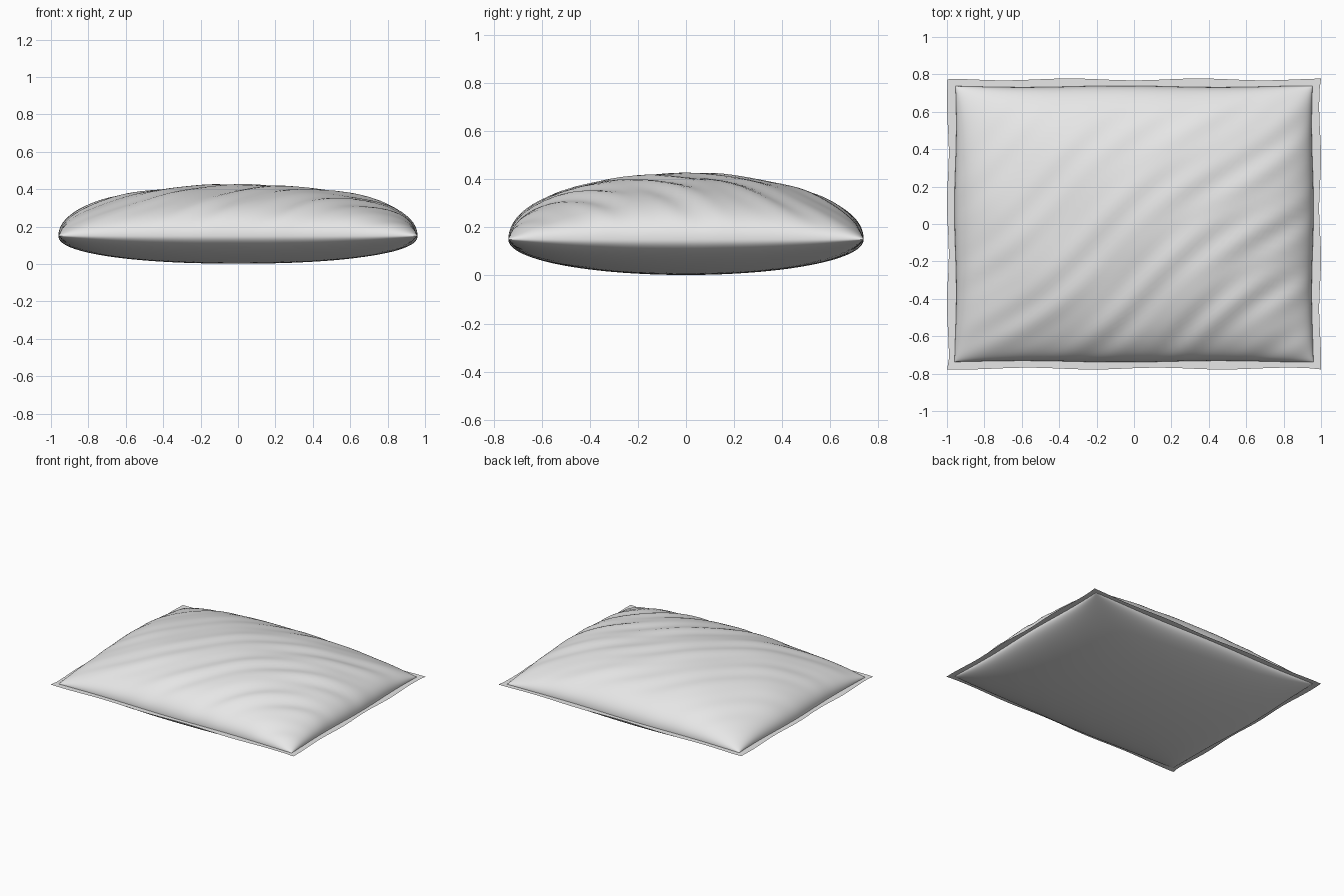
import bpy
import bmesh
import math

cube = bpy.data.objects.get("Cube")
if cube:
    bpy.data.objects.remove(cube, do_unlink=True)

HX, HY = 0.955, 0.735      # half size of the stuffed body
SEAM_Z = 0.15
NX, NY = 72, 60            # body grid cells

fabric = bpy.data.materials.new("light_grey_fabric")
fabric.use_nodes = True
colour = (0.8, 0.8, 0.8, 1.0)
fabric.diffuse_color = colour
fabric.node_tree.nodes["Principled BSDF"].inputs["Base Color"].default_value = colour


def make_object(name, bm):
    bmesh.ops.remove_doubles(bm, verts=bm.verts[:], dist=1e-6)
    mesh = bpy.data.meshes.new(name)
    bm.to_mesh(mesh)
    bm.free()
    mesh.materials.append(fabric)
    obj = bpy.data.objects.new(name, mesh)
    bpy.context.collection.objects.link(obj)
    return obj


def swell(u, v):
    """Puffed pillow height, 0 at the seam and 1 in the middle."""
    fx = max(0.0, 1 - abs(u) ** 2.2) ** 0.45
    fy = max(0.0, 1 - abs(v) ** 2.0) ** 0.48
    return fx * fy


def creases(x, y):
    """Soft diagonal folds, strongest toward the front right."""
    across = 0.62 * x - 0.78 * y
    along = 0.78 * x + 0.62 * y
    strength = 0.35 + 0.65 / (1 + math.exp(-5 * across))
    fold = math.sin(30 * across + 1.5 * math.sin(3.1 * along))
    fold += 0.6 * math.sin(47 * across + 2.0 * math.sin(4.3 * along + 1))
    return 0.0055 * strength * fold + 0.004 * math.sin(9 * x + 2) * math.sin(8 * y + 1)


def outline(x, y):
    """Slight waviness of the sewn edge."""
    return (x + 0.005 * math.sin(7 * y + 1.0) * (x / HX) ** 3,
            y + 0.004 * math.sin(6 * x + 2.0) * (y / HY) ** 3)


def body_panel(bm, side):
    """One half of the pillow: side +1 is the top, -1 the underside."""
    rows = []
    for j in range(NY + 1):
        v = math.sin((j / NY - 0.5) * math.pi)
        row = []
        for i in range(NX + 1):
            u = math.sin((i / NX - 0.5) * math.pi)
            s = swell(u, v)
            x, y = outline(u * HX, v * HY)
            if side > 0:
                z = SEAM_Z + 0.272 * s + creases(x, y) * min(1, s * 1.5)
            else:
                z = SEAM_Z - 0.148 * s + 0.15 * creases(x, y) * s * (1 - s)
            row.append(bm.verts.new((x, y, z)))
        rows.append(row)
    for j in range(NY):
        for i in range(NX):
            quad = [rows[j][i], rows[j][i + 1], rows[j + 1][i + 1], rows[j + 1][i]]
            bm.faces.new(quad if side > 0 else quad[::-1])


# Stuffed body
bm = bmesh.new()
body_panel(bm, 1)
body_panel(bm, -1)
body = make_object("cushion_body", bm)
bpy.context.view_layer.objects.active = body
body.select_set(True)
bpy.ops.object.shade_smooth_by_angle(angle=math.radians(50))
body.select_set(False)

# Flat sewn border around the seam
STEPS = 30
corners = [(-1, -1), (1, -1), (1, 1), (-1, 1)]
inner, outer = [], []
bm = bmesh.new()
for k, (ax, ay) in enumerate(corners):
    bx, by = corners[(k + 1) % 4]
    for n in range(STEPS):
        t = n / STEPS
        u, v = ax + (bx - ax) * t, ay + (by - ay) * t
        x, y = outline(u * HX, v * HY)
        inner.append(bm.verts.new((x * 0.99, y * 0.99, SEAM_Z)))
        wave = 0.005 * math.sin(9 * (u + v) + k)
        ox = u * (0.995 + (wave if abs(u) == 1 else 0))
        oy = v * (0.773 + (wave if abs(v) == 1 else 0))
        outer.append(bm.verts.new((ox, oy, SEAM_Z)))
for n in range(len(inner)):
    m = (n + 1) % len(inner)
    bm.faces.new((inner[n], outer[n], outer[m], inner[m]))
make_object("flat_border", bm)
